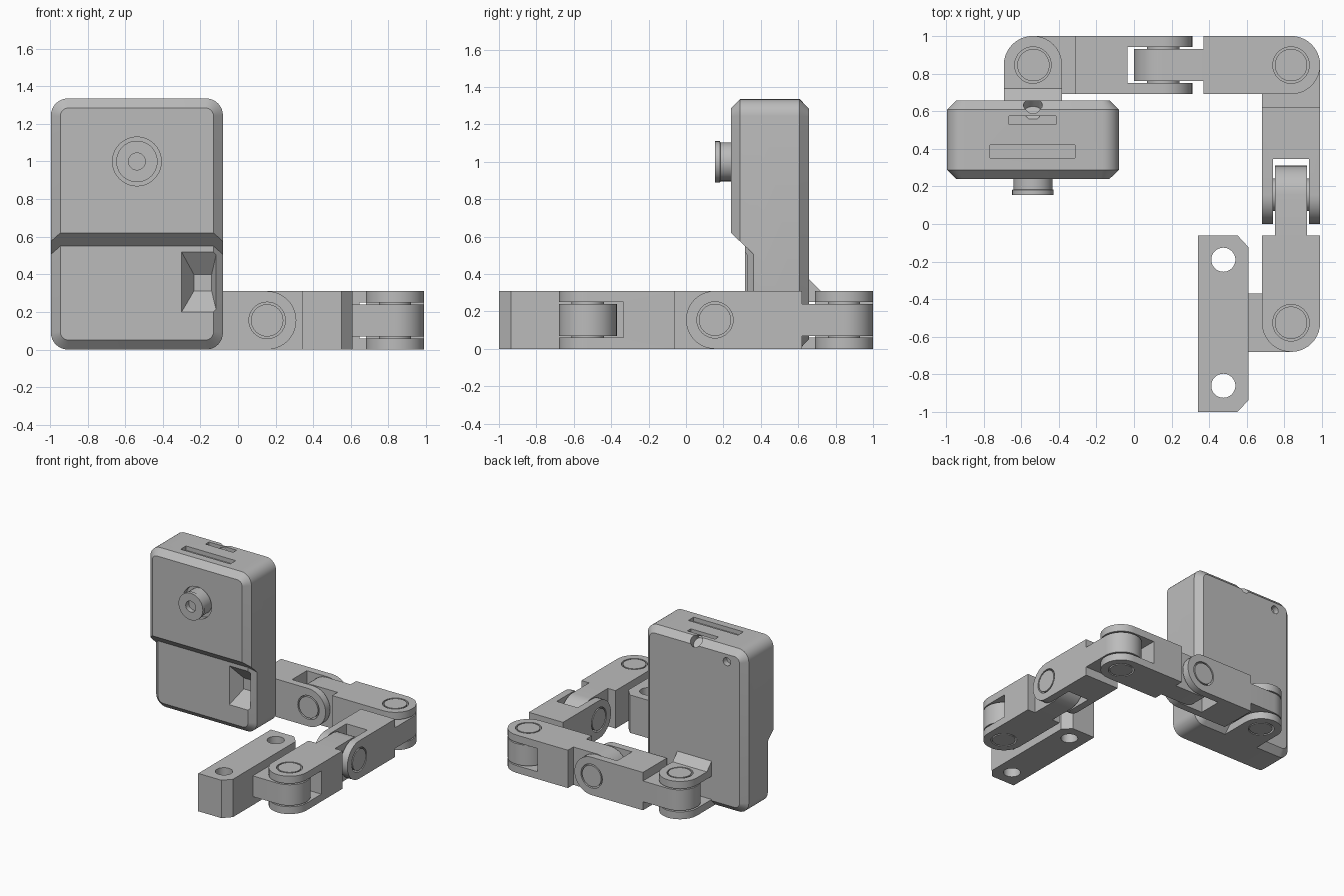
import bpy, bmesh, math
from mathutils import Matrix, Vector

if "Cube" in bpy.data.objects:
    bpy.data.objects.remove(bpy.data.objects["Cube"])

grey = bpy.data.materials.new("light_grey")
grey.use_nodes = True
COLOUR = (0.5, 0.5, 0.5, 1)
grey.diffuse_color = COLOUR
for node in grey.node_tree.nodes:
    if node.type == 'BSDF_PRINCIPLED':
        node.inputs["Base Color"].default_value = COLOUR

MID = 0.155          # half height of the arm, also the hinge radius
HOLE, PIN = 0.097, 0.086
TONGUE, SLOT = 0.085, 0.095


# ---------- helpers ----------
def place(p, w, axis):
    """Put a 2D point on a plane at distance w along the axis."""
    a, b = p
    return {'x': (w, a, b), 'y': (a, w, b), 'z': (a, b, w)}[axis]


def loft(name, rings, axis):
    """Solid through a list of (outline, distance) rings."""
    bm = bmesh.new()
    loops = [[bm.verts.new(place(p, w, axis)) for p in pts] for pts, w in rings]
    for lo, hi in zip(loops, loops[1:]):
        n = len(lo)
        for i in range(n):
            j = (i + 1) % n
            bm.faces.new((lo[i], lo[j], hi[j], hi[i]))
    bm.faces.new(loops[0])
    bm.faces.new(loops[-1])
    bmesh.ops.recalc_face_normals(bm, faces=bm.faces)
    mesh = bpy.data.meshes.new(name)
    bm.to_mesh(mesh)
    bm.free()
    mesh.materials.append(grey)
    obj = bpy.data.objects.new(name, mesh)
    bpy.context.collection.objects.link(obj)
    return obj


def prism(name, pts, lo, hi, axis='z'):
    return loft(name, [(pts, lo), (pts, hi)], axis)


def rect(a0, a1, b0, b1):
    return [(a0, b0), (a1, b0), (a1, b1), (a0, b1)]


def arc(a, b, r, start, end, n):
    return [(a + r * math.cos(math.radians(start + (end - start) * i / n)),
             b + r * math.sin(math.radians(start + (end - start) * i / n)))
            for i in range(n + 1)]


def circle(a, b, r):
    return arc(a, b, r, 0, 360, 40)[:-1]


def round_rect(a0, a1, b0, b1, r_low, r_top):
    pts = []
    for a, b, r, sa, sb, start in ((a1, b0, r_low, -1, 1, 270), (a1, b1, r_top, -1, -1, 0),
                                   (a0, b1, r_top, 1, -1, 90), (a0, b0, r_low, 1, 1, 180)):
        pts += arc(a + sa * r, b + sb * r, r, start, start + 90, 8) if r else [(a, b)]
    return pts


def combine(obj, other, op='DIFFERENCE'):
    """Apply a boolean and remove the helper object."""
    other.hide_render = True
    mod = obj.modifiers.new("cut", 'BOOLEAN')
    mod.operation, mod.solver, mod.object = op, 'EXACT', other
    bpy.context.view_layer.update()
    dg = bpy.context.evaluated_depsgraph_get()
    mesh = bpy.data.meshes.new_from_object(obj.evaluated_get(dg))
    obj.modifiers.clear()
    obj.data = mesh
    bpy.data.objects.remove(other)


def add(obj, other):
    combine(obj, other, 'UNION')


# ---------- folding arm links: fork at one end, turned tongue at the other ----------
def make_link(name, start, heading, roll, length):
    end = 0.465
    fork = arc(0, 0, MID, 90, 270, 20) + [(end, -MID), (end, MID)]
    link = prism(name, fork, -MID, MID)
    combine(link, prism("slot", rect(-0.3, 0.19, -0.3, 0.3), -SLOT, SLOT))
    combine(link, prism("pin_hole", circle(0, 0, HOLE), -0.3, 0.3))
    tip = arc(length, 0, MID, -90, 90, 20) + [(end - 0.03, MID), (end - 0.03, -MID)]
    add(link, prism("tongue", tip, -TONGUE, TONGUE, 'y'))
    add(link, prism("pin", circle(length, 0, PIN), -MID, MID, 'y'))
    link.matrix_world = (Matrix.Translation((*start, MID))
                         @ Matrix.Rotation(math.radians(heading), 4, 'Z')
                         @ Matrix.Rotation(math.radians(roll), 4, 'X'))
    return link


make_link("lower_side_link", (0.835, -0.525), 90, 0, 0.68)
make_link("upper_side_link", (0.835, 0.155), 90, 90, 0.69)
make_link("right_back_link", (0.835, 0.845), 180, 0, 0.68)
make_link("left_back_link", (0.155, 0.845), 180, 90, 0.69)

# ---------- mounting base with screw holes and tongue ----------
base = prism("mounting_base", [(0.34, -1), (0.55, -1), (0.61, -0.935), (0.61, -0.125),
                               (0.55, -0.06), (0.34, -0.06)], 0, 2 * MID)
for y in (-0.86, -0.19):
    combine(base, prism("screw_hole", circle(0.475, y, 0.064), -1, 1))
tip = arc(0.835, -0.525, MID, -90, 90, 20) + [(0.55, -0.525 + MID), (0.55, -0.525 - MID)]
add(base, prism("tongue", tip, MID - TONGUE, MID + TONGUE))
add(base, prism("pin", circle(0.835, -0.525, PIN), 0, 2 * MID))

# ---------- camera housing ----------
X0, X1, TOP, C = -0.995, -0.08, 1.335, 0.05
CX = (X0 + X1) / 2
outer = round_rect(X0, X1, 0, TOP, 0.09, 0.09)
inner = round_rect(X0 + C, X1 - C, C, TOP - C, 0.045, 0.045)
body = loft("camera_housing", [(inner, 0.315), (outer, 0.362), (outer, 0.608), (inner, 0.657)], 'y')


# thicker upper half with a sloped underside
def upper(inset, low, r):
    return round_rect(X0 + inset, X1 - inset, low, TOP - inset, 0, r)


add(body, loft("upper_half", [(upper(C, 0.62, 0.045), 0.24), (upper(0, 0.575, 0.09), 0.288),
                              (upper(0, 0.455, 0.09), 0.416)], 'y'))

# hinge lugs and brace on the back
lug = arc(CX, 0.845, MID, 0, 180, 20) + [(CX - MID, 0.6), (CX + MID, 0.6)]
for lo, hi in ((0, MID - SLOT), (MID + SLOT, 2 * MID)):
    plate = prism("hinge_lug", lug, lo, hi)
    combine(plate, prism("pin_hole", circle(CX, 0.845, HOLE), -1, 1))
    add(body, plate)
add(body, prism("brace", [(0.63, 0.29), (0.72, 0.29), (0.72, 0.31), (0.655, 0.375), (0.63, 0.375)],
                CX - MID, CX + MID, 'x'))

# lens well, front port, top slots and back holes
combine(body, prism("lens_well", circle(CX, 1, 0.13), 0.1, 0.28, 'y'))
combine(body, loft("port", [(rect(-0.32, -0.105, 0.165, 0.555), 0.285),
                            (rect(-0.235, -0.14, 0.31, 0.4), 0.41)], 'y'))
combine(body, prism("card_slot", rect(-0.765, -0.315, 0.35, 0.42), 1.3, 1.4))
combine(body, prism("cable_slot", rect(-0.665, -0.415, 0.53, 0.575), 1.3, 1.4))
combine(body, prism("status_hole", circle(-0.83, 1.225, 0.033), 0.61, 0.75, 'y'))
edge_hole = prism("edge_hole", circle(0, 0, 0.05), -0.06, 0.1)
edge_hole.matrix_world = (Matrix.Translation((CX, 0.632, 1.31))
                          @ Vector((0, 1, 1)).to_track_quat('Z', 'Y').to_matrix().to_4x4())
combine(body, edge_hole)

# ---------- lens ----------
lens = loft("lens", [(circle(CX, 1, r), y) for r, y in
                     ((0.11, 0.155), (0.11, 0.182), (0.104, 0.184), (0.104, 0.29))], 'y')
combine(lens, prism("aperture", circle(CX, 1, 0.045), 0.1, 0.195, 'y'))

# ---------- shading ----------
for obj in bpy.context.view_layer.objects:
    obj.select_set(obj.type == 'MESH' and grey.name in obj.data.materials)
bpy.context.view_layer.objects.active = body
bpy.ops.object.shade_smooth_by_angle(angle=math.radians(30))
